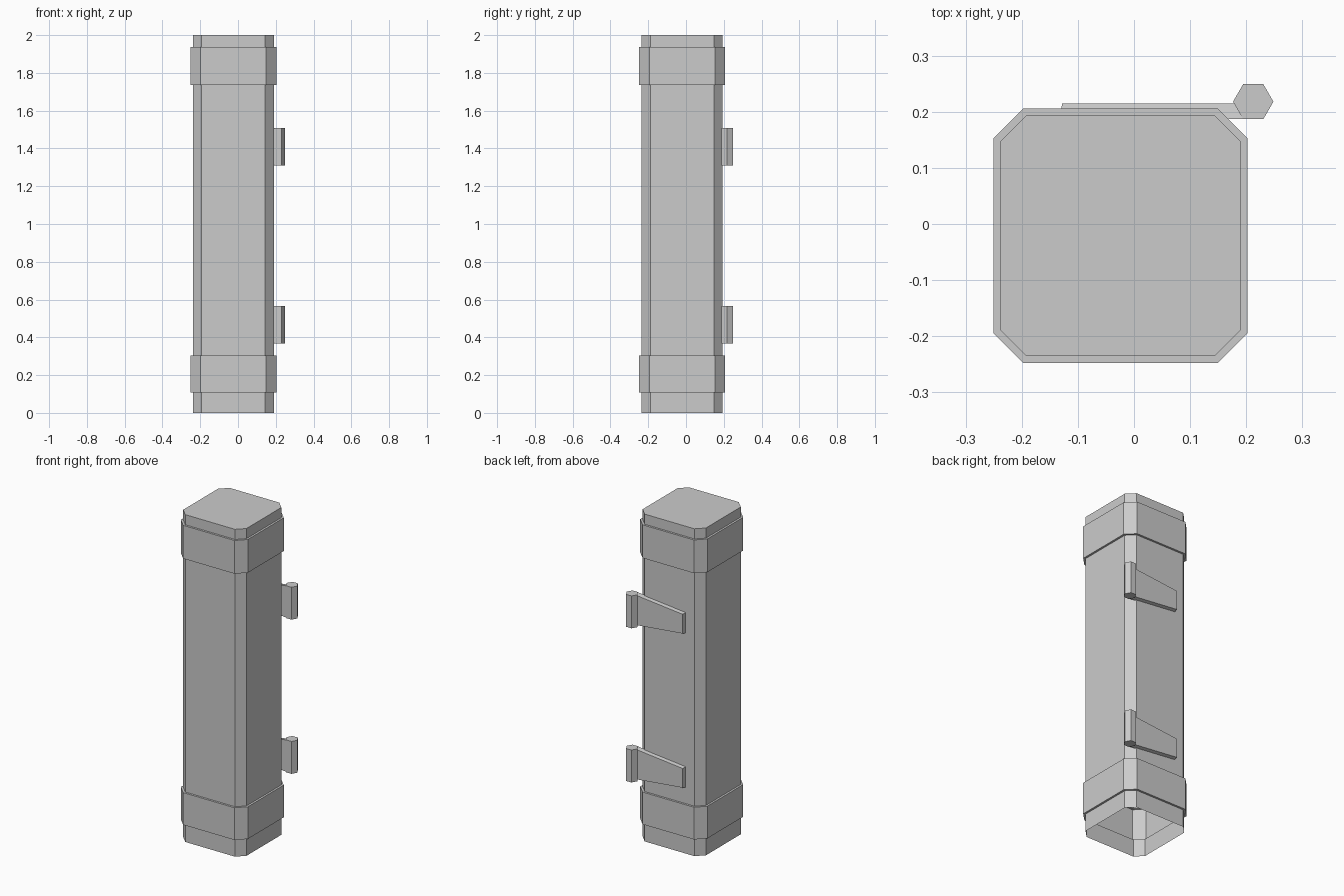
import bpy, bmesh, math

cube = bpy.data.objects.get("Cube")
if cube:
    bpy.data.objects.remove(cube, do_unlink=True)

grey = bpy.data.materials.new("plain grey")
grey.use_nodes = True
COLOUR = (0.6, 0.6, 0.6, 1)
grey.diffuse_color = COLOUR
grey.node_tree.nodes["Principled BSDF"].inputs["Base Color"].default_value = COLOUR

CX, CY = -0.024, -0.021


def loft(name, rings, cap_start=True, cap_end=True):
    """Skin a stack of matching closed rings into one object."""
    bm = bmesh.new()
    loops = [[bm.verts.new(p) for p in ring] for ring in rings]
    n = len(loops[0])
    for low, high in zip(loops, loops[1:]):
        for i in range(n):
            j = (i + 1) % n
            bm.faces.new((low[i], low[j], high[j], high[i]))
    if cap_start:
        bm.faces.new(loops[0][::-1])
    if cap_end:
        bm.faces.new(loops[-1])
    if cap_start and cap_end:
        bmesh.ops.recalc_face_normals(bm, faces=bm.faces[:])
    mesh = bpy.data.meshes.new(name)
    bm.to_mesh(mesh)
    bm.free()
    mesh.materials.append(grey)
    obj = bpy.data.objects.new(name, mesh)
    bpy.context.collection.objects.link(obj)
    return obj


def octagon(half, flat, z):
    """Square ring with cut corners."""
    quarter = [(half, -flat), (half, flat)]
    ring = []
    for _ in range(4):
        ring += [(CX + x, CY + y, z) for x, y in quarter]
        quarter = [(-y, x) for x, y in quarter]
    return ring


# Post with two raised collars: closed on top, open underneath
body, collar = (0.214, 0.168), (0.2265, 0.1735)
profile = [(body, 0)]
for low, high in ((0.108, 0.305), (1.735, 1.938)):
    profile += [(body, low), (collar, low), (collar, high), (body, high)]
profile.append((body, 2))
loft("post", [octagon(*size, z) for size, z in profile], cap_start=False)

# Hinges: hexagonal barrel and tapered strap on the back face
for label, base in (("lower", 0.368), ("upper", 1.31)):
    barrel = [[(0.2125 + 0.036 * math.cos(k * math.pi / 3),
                0.218 + 0.036 * math.sin(k * math.pi / 3), z)
               for k in range(6)] for z in (base, base + 0.198)]
    loft(label + "_hinge_barrel", barrel)

    mid = base + 0.1
    strap = [[(0.205, y, mid - 0.098 + e), (0.205, y, mid + 0.098 - e),
              (-0.133 + e, y, mid + 0.064 - e), (-0.133 + e, y, mid - 0.064 + e)]
             for y, e in ((0.187, 0), (0.215, 0.005))]
    loft(label + "_hinge_strap", strap)
